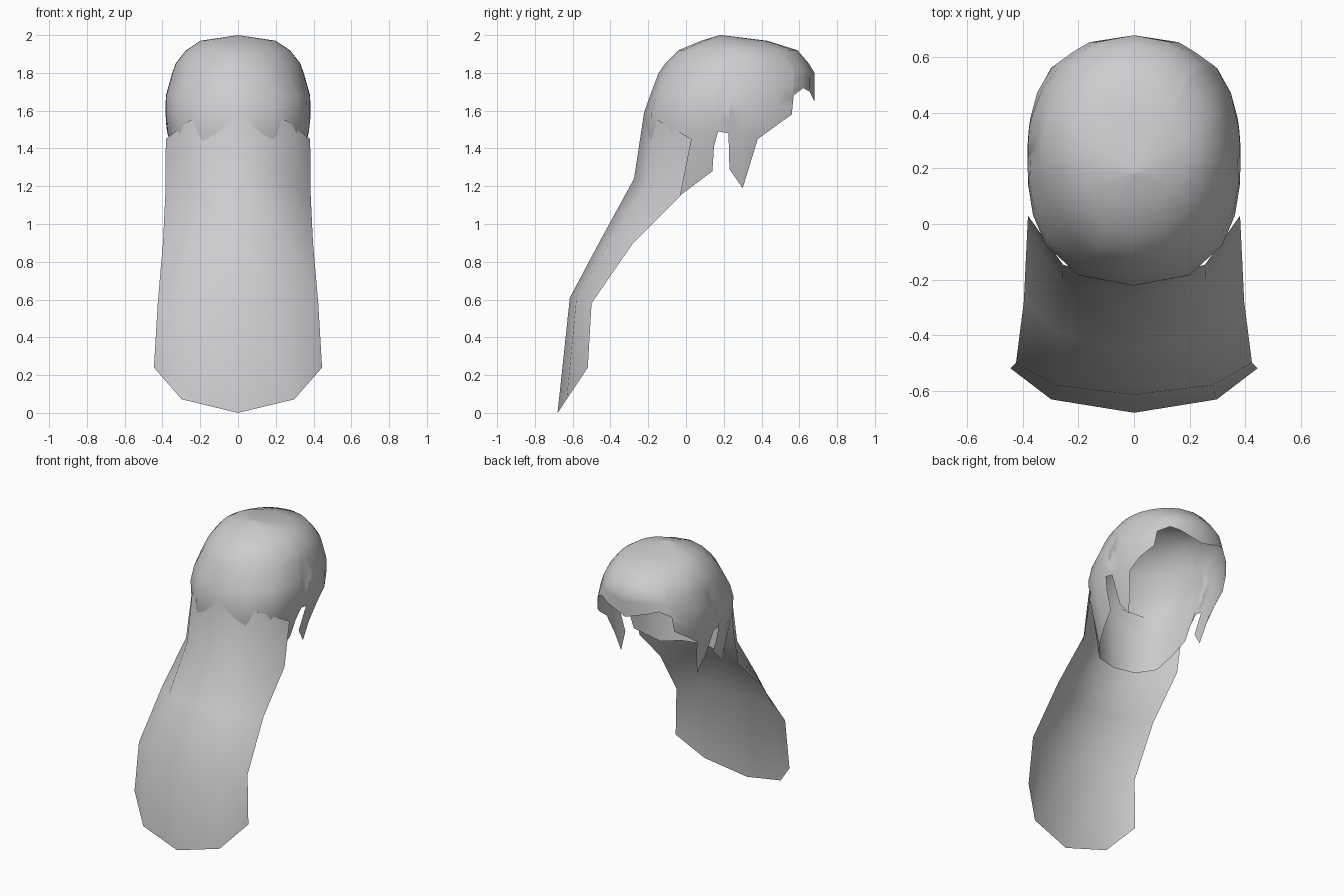
import bpy, bmesh, math

if "Cube" in bpy.data.objects:
    bpy.data.objects.remove(bpy.data.objects["Cube"])

mat = bpy.data.materials.new("pale grey hair")
mat.diffuse_color = (0.62, 0.60, 0.62, 1)
mat.use_nodes = True
mat.node_tree.nodes["Principled BSDF"].inputs["Base Color"].default_value = mat.diffuse_color


def make(name, rows):
    """Skin a grid of points, smooth shaded."""
    bm = bmesh.new()
    grid = [[bm.verts.new(p) for p in r] for r in rows]
    for a, b in zip(grid, grid[1:]):
        for i in range(len(a) - 1):
            bm.faces.new((a[i], b[i], b[i + 1], a[i + 1]))
    bmesh.ops.remove_doubles(bm, verts=bm.verts, dist=0.0005)
    bmesh.ops.recalc_face_normals(bm, faces=bm.faces)
    me = bpy.data.meshes.new(name)
    bm.to_mesh(me)
    bm.free()
    me.materials.append(mat)
    for p in me.polygons:
        p.use_smooth = True
    ob = bpy.data.objects.new(name, me)
    bpy.context.collection.objects.link(ob)
    return ob


# Cap sections: height, back y, front y, half width
SECTIONS = [(2.0, .18, .19, 0), (1.97, .08, .43, .20), (1.92, -.04, .59, .275),
            (1.85, -.11, .65, .33), (1.80, -.145, .68, .348), (1.68, -.19, .68, .382),
            (1.59, -.222, .68, .384), (1.5, -.225, .68, .38), (1.3, -.22, .68, .315),
            (1.1, -.20, .68, .285)]


def section(z):
    for a, b in zip(SECTIONS, SECTIONS[1:]):
        if z >= b[0]:
            t = (a[0] - z) / (a[0] - b[0])
            return [p + (q - p) * t for p, q in zip(a[1:], b[1:])]
    return SECTIONS[-1][1:]


def cap_point(u, z):
    """u runs -1 (back) to 1 (face side); oval on top, squarer lower down."""
    yb, yf, hx = section(z)
    n = 2 + 0.5 * max(0, min(1, (1.85 - z) / 0.2))
    x = hx * max(0, 1 - abs(u) ** n) ** (1 / n)
    return x, (yb + yf) / 2 + u * (yf - yb) / 2, z


# Jagged lower rim seen from the side: y, z
RIM = [(-.2, 1.12), (-.165, 1.12), (-.06, 1.13),
       (.04, 1.205), (.14, 1.28), (.148, 1.41), (.17, 1.49), (.225, 1.48),
       (.23, 1.29), (.30, 1.19), (.34, 1.32), (.38, 1.45), (.47, 1.515),
       (.56, 1.58), (.57, 1.68), (.62, 1.72), (.655, 1.70), (.68, 1.65)]
cols = []
for k, (y, z) in enumerate(RIM):
    yb, yf, _ = section(z)
    u = -1 if k == 0 else max(-1, min(1, (2 * y - yb - yf) / (yf - yb)))
    heights = [2.0, 1.97, 1.92, 1.85, 1.80]
    mids = [1.68, 1.59, 1.48] if z < 1.45 else [1.80 + (z - 1.80) * f for f in (.3, .6, .8)]
    cols.append([cap_point(u, h) for h in heights + mids + [z]])
mirror = [[(-x, y, z) for x, y, z in c] for c in cols]
make("hair_cap", cols + mirror[::-1][1:])

# Long back sheet: centre y, z, then edge x, y, z
SHEET = [(-.222, 1.59, .382, .03, 1.45), (-.275, 1.24, .385, -.03, 1.15),
         (-.45, .92, .397, -.28, .90), (-.615, .61, .425, -.50, .58),
         (-.68, .0, .445, -.52, .24)]
rows = []
for yc, zc, xe, ye, ze in SHEET:
    row = []
    for s, g in ((-1, 1), (-.67, .3), (0, 0), (.67, .3), (1, 1)):
        row.append((xe * s, yc + (ye - yc) * g, zc + (ze - zc) * g))
    rows.append(row)
make("long_back_hair", rows)
